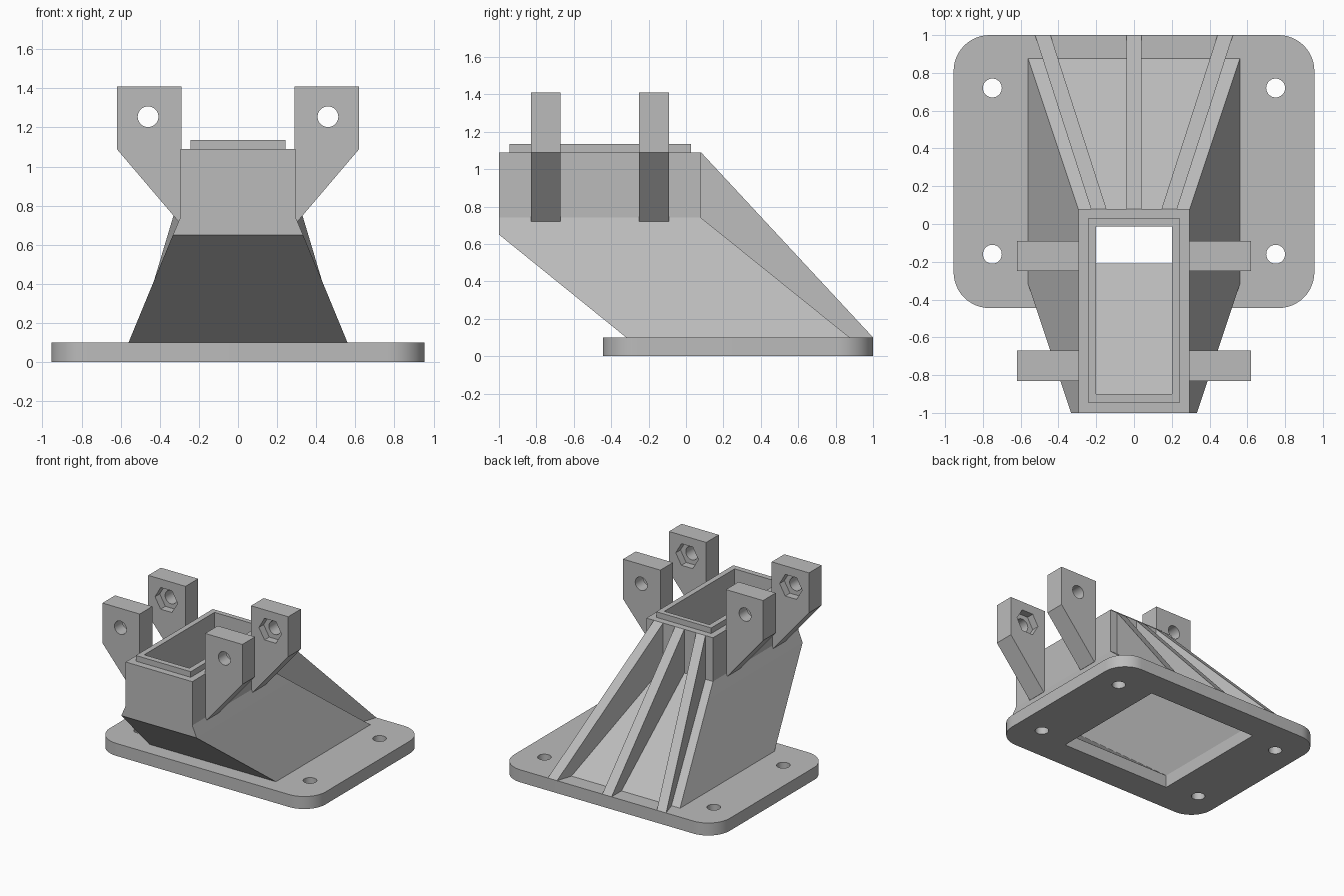
import bpy, bmesh, math
from mathutils import Vector

if "Cube" in bpy.data.objects:
    bpy.data.objects.remove(bpy.data.objects["Cube"], do_unlink=True)

grey = bpy.data.materials.new("plain_grey")
grey.use_nodes = True
grey.diffuse_color = (0.5, 0.5, 0.5, 1)
grey.node_tree.nodes["Principled BSDF"].inputs["Base Color"].default_value = (0.5, 0.5, 0.5, 1)


def finish(name, bm):
    bmesh.ops.recalc_face_normals(bm, faces=bm.faces)
    mesh = bpy.data.meshes.new(name)
    bm.to_mesh(mesh)
    bm.free()
    mesh.materials.append(grey)
    obj = bpy.data.objects.new(name, mesh)
    bpy.context.collection.objects.link(obj)
    return obj


def loft(name, rings, closed=False):
    """Skin equal-sized rings of points; cap the ends or join last to first."""
    bm = bmesh.new()
    loops = [[bm.verts.new(p) for p in ring] for ring in rings]
    pairs = list(zip(loops, loops[1:]))
    if closed:
        pairs.append((loops[-1], loops[0]))
    else:
        bm.faces.new(loops[0])
        bm.faces.new(loops[-1])
    for a, b in pairs:
        for i in range(len(a)):
            j = (i + 1) % len(a)
            bm.faces.new((a[i], a[j], b[j], b[i]))
    return finish(name, bm)


def rect(z, half, front, back):
    return [(-half, front, z), (half, front, z), (half, back, z), (-half, back, z)]


def circle(x, y, radius, sides):
    return [(x + radius * math.cos(math.tau * i / sides),
             y + radius * math.sin(math.tau * i / sides)) for i in range(sides)]


def upright(name, outline, low, high):
    return loft(name, [[(x, y, z) for x, y in outline] for z in (low, high)])


def lengthwise(name, outline, front, back):
    return loft(name, [[(x, y, z) for x, z in outline] for y in (front, back)])


def cut(obj, cutter):
    mod = obj.modifiers.new("cut", 'BOOLEAN')
    mod.operation, mod.solver, mod.object = 'DIFFERENCE', 'EXACT', cutter
    bpy.context.view_layer.objects.active = obj
    bpy.ops.object.modifier_apply(modifier=mod.name)
    bpy.data.objects.remove(cutter, do_unlink=True)


# Rounded base plate with a rectangular opening and four bolt holes
W, FRONT, BACK, R, T = 0.955, -0.445, 1.0, 0.19, 0.1
outline = []
corners = [(W - R, BACK - R), (R - W, BACK - R), (R - W, FRONT + R), (W - R, FRONT + R)]
for k, (cx, cy) in enumerate(corners):
    for s in range(13):
        a = math.pi / 2 * (k + s / 12)
        outline.append((cx + R * math.cos(a), cy + R * math.sin(a)))
plate = upright("base_plate", outline, 0, T)
cut(plate, loft("opening_cutter", [rect(-T, 0.485, -0.21, 0.78), rect(2 * T, 0.485, -0.21, 0.78)]))
for x in (-0.75, 0.75):
    for y in (-0.16, 0.72):
        cut(plate, upright("bolt_cutter", circle(x, y, 0.05, 32), -T, 2 * T))

# Hollow leaning tower: outside upward, over the collar, then down the inside
loft("tower", [
    rect(T, 0.56, -0.32, 0.875),
    rect(0.65, 0.333, -1, 0.192),
    rect(0.74, 0.295, -1, 0.08),
    rect(1.09, 0.295, -1, 0.08),
    rect(1.09, 0.243, -0.945, 0.028),
    rect(1.135, 0.243, -0.945, 0.028),
    rect(1.135, 0.2, -0.9, -0.012),
    rect(0.74, 0.2, -0.9, -0.012),
    rect(0.655, 0.238, -0.9, 0.094),
    rect(T, 0.485, -0.21, 0.78),
], closed=True)

# Three back ribs fanning out towards the plate edge
profile = [(0.08, 1.09), (1.0, T), (0.85, T), (0.05, 0.74), (0.05, 1.09)]
for name, top, foot in (("right_rib", -0.187, -0.483), ("middle_rib", 0, 0), ("left_rib", 0.187, 0.483)):
    sides = []
    for off in (-0.041, 0.041):
        sides.append([(top + (foot - top) * (y - 0.08) / 0.92 + off, y, z) for y, z in profile])
    loft(name, sides)

# Four lugs, each with a pin hole and a hexagonal recess facing its partner
shape = [(0.29, 1.41), (0.62, 1.41), (0.62, 1.09), (0.305, 0.72), (0.29, 0.72)]
PIN_X, PIN_Z, DEPTH = 0.46, 1.255, 0.06
for side, sx in (("left", 1), ("right", -1)):
    for end, y0, y1 in (("front", -0.83, -0.67), ("back", -0.25, -0.09)):
        lug = lengthwise(f"{end}_{side}_lug", [(sx * x, z) for x, z in shape], y0, y1)
        cut(lug, lengthwise("pin_cutter", circle(sx * PIN_X, PIN_Z, 0.053, 32), y0 - T, y1 + T))
        span = (y1 - DEPTH, y1 + T) if end == "front" else (y0 - T, y0 + DEPTH)
        cut(lug, lengthwise("hex_cutter", circle(sx * PIN_X, PIN_Z, 0.1, 6), *span))

# Soft shading only around the rounded plate corners and holes
for obj in bpy.context.collection.objects:
    if obj.type == 'MESH' and (obj.name == "base_plate" or obj.name.endswith("lug")):
        bpy.ops.object.select_all(action='DESELECT')
        obj.select_set(True)
        bpy.context.view_layer.objects.active = obj
        bpy.ops.object.shade_smooth_by_angle(angle=math.radians(30))
